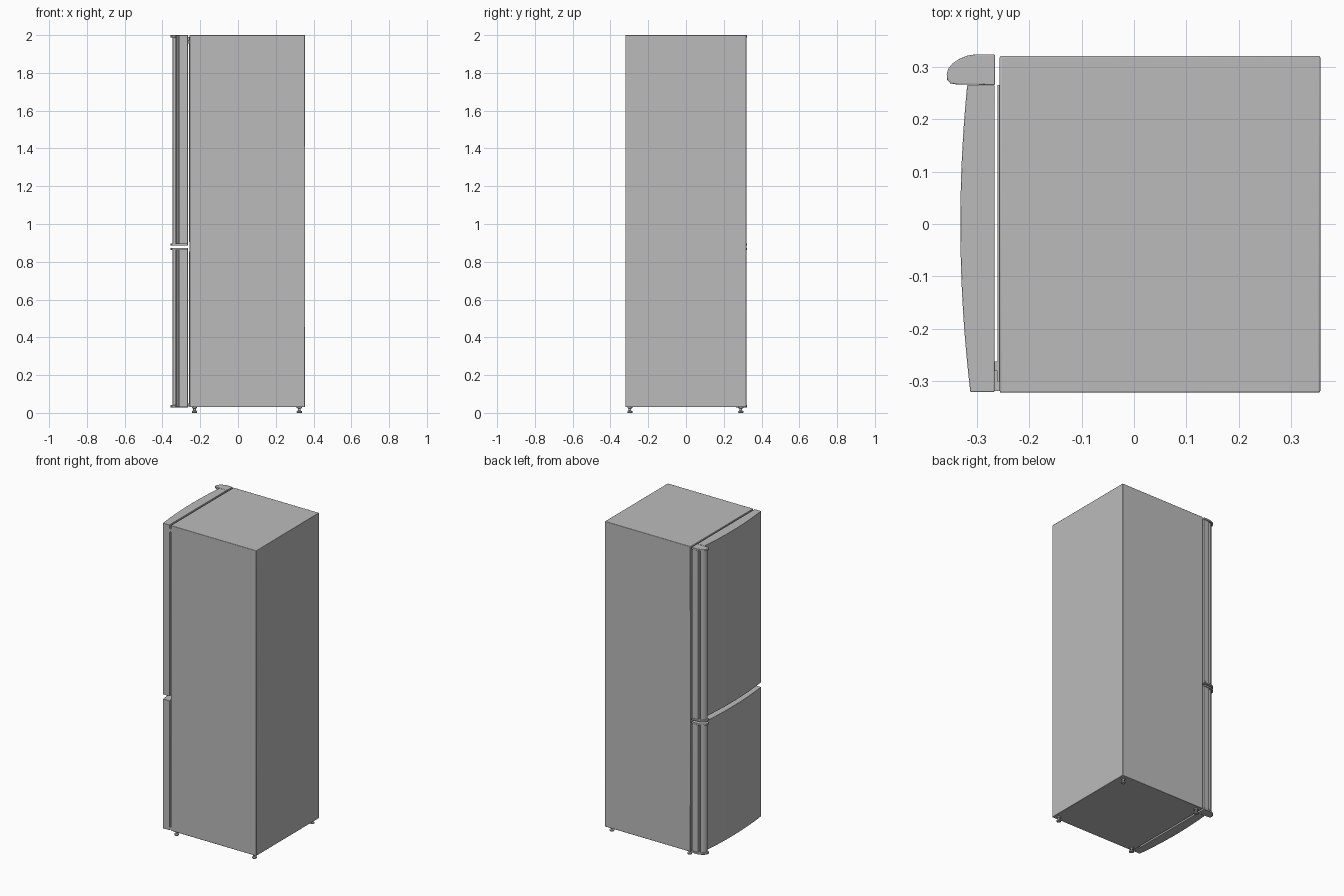
import bpy, bmesh, math

if "Cube" in bpy.data.objects:
    bpy.data.objects.remove(bpy.data.objects["Cube"])

GREY = bpy.data.materials.new("dark_grey")
GREY.diffuse_color = (0.5, 0.5, 0.5, 1)
GREY.use_nodes = True
GREY.node_tree.nodes["Principled BSDF"].inputs["Base Color"].default_value = GREY.diffuse_color


def finish(name, bm, bevel=0.0):
    bmesh.ops.recalc_face_normals(bm, faces=bm.faces)
    mesh = bpy.data.meshes.new(name)
    bm.to_mesh(mesh)
    bm.free()
    mesh.materials.append(GREY)
    ob = bpy.data.objects.new(name, mesh)
    bpy.context.collection.objects.link(ob)
    if bevel:
        mod = ob.modifiers.new("Bevel", 'BEVEL')
        mod.width, mod.segments = bevel, 2
        mod.limit_method, mod.angle_limit = 'ANGLE', math.radians(40)
    bpy.ops.object.select_all(action='DESELECT')
    bpy.context.view_layer.objects.active = ob
    ob.select_set(True)
    bpy.ops.object.shade_smooth_by_angle(angle=math.radians(30))
    return ob


def prism(name, outline, z0, z1, bevel=0.0):
    bm = bmesh.new()
    low = [bm.verts.new((x, y, z0)) for x, y in outline]
    high = [bm.verts.new((x, y, z1)) for x, y in outline]
    bm.faces.new(low)
    bm.faces.new(high)
    n = len(outline)
    for i in range(n):
        j = (i + 1) % n
        bm.faces.new((low[i], low[j], high[j], high[i]))
    return finish(name, bm, bevel)


def box(name, x0, x1, y0, y1, z0, z1, bevel=0.0):
    return prism(name, [(x0, y0), (x1, y0), (x1, y1), (x0, y1)], z0, z1, bevel)


def lathe(name, profile, x, y, sides=20):
    bm = bmesh.new()
    rings = []
    for r, z in profile:
        rings.append([bm.verts.new((x + r * math.cos(2 * math.pi * k / sides),
                                    y + r * math.sin(2 * math.pi * k / sides), z))
                      for k in range(sides)])
    for a, b in zip(rings, rings[1:]):
        for k in range(sides):
            m = (k + 1) % sides
            bm.faces.new((a[k], a[m], b[m], b[k]))
    bm.faces.new(rings[0])
    bm.faces.new(rings[-1])
    return finish(name, bm)


# Cabinet
box("cabinet", -0.256, 0.355, -0.3215, 0.3205, 0.03, 2.0, 0.003)

# Bowed door outline and rounded handle outlines, seen from above
ys = [-0.32 + 0.585 * i / 20 for i in range(21)]
door = [(-0.331 + 0.019 * (y / 0.32) ** 2, y) for y in ys] + [(-0.266, 0.265), (-0.266, -0.32)]
cap = [(-0.265, 0.265), (-0.338, 0.266), (-0.350, 0.268), (-0.356, 0.275), (-0.357, 0.286),
       (-0.354, 0.296), (-0.346, 0.306), (-0.333, 0.315), (-0.318, 0.321), (-0.300, 0.3235),
       (-0.265, 0.3235)]
grip = [(-0.267, 0.265), (-0.334, 0.267), (-0.343, 0.270), (-0.347, 0.277), (-0.347, 0.287),
        (-0.342, 0.298), (-0.332, 0.308), (-0.322, 0.313), (-0.318, 0.303), (-0.311, 0.303),
        (-0.307, 0.318), (-0.267, 0.320)]

# Each door: z range of the panel, then of the handle with its caps
for part, z0, z1, h0, h1 in (("lower", 0.03, 0.865, 0.029, 0.874),
                             ("upper", 0.894, 2.0, 0.886, 2.0)):
    prism(part + "_door", door, z0, z1, 0.0015)
    prism(part + "_handle_grip", grip, h0 + 0.010, h1 - 0.010)
    prism(part + "_handle_bottom_cap", cap, h0, h0 + 0.012, 0.002)
    prism(part + "_handle_top_cap", cap, h1 - 0.012, h1, 0.002)
    # Door seal, standing off the cabinet
    box(part + "_door_seal", -0.2605, -0.255, -0.30, 0.265, z0 + 0.01, z1 - 0.01)

# Hinges bridging the gap to the cabinet
box("top_hinge", -0.268, -0.254, -0.28, -0.262, 1.96, 1.99)
box("top_hinge_plate", -0.268, -0.254, -0.318, -0.28, 1.955, 1.975)
box("bottom_hinge", -0.268, -0.254, -0.318, -0.262, 0.035, 0.05)

# Levelling feet
foot = [(0.012, 0.0), (0.014, 0.002), (0.014, 0.008), (0.011, 0.011), (0.007, 0.012),
        (0.007, 0.024), (0.014, 0.025), (0.014, 0.032)]
for xn, x in (("door_side", -0.23), ("rear", 0.325)):
    for yn, y in (("right", -0.297), ("left", 0.29)):
        lathe(f"{xn}_{yn}_foot", foot, x, y)
